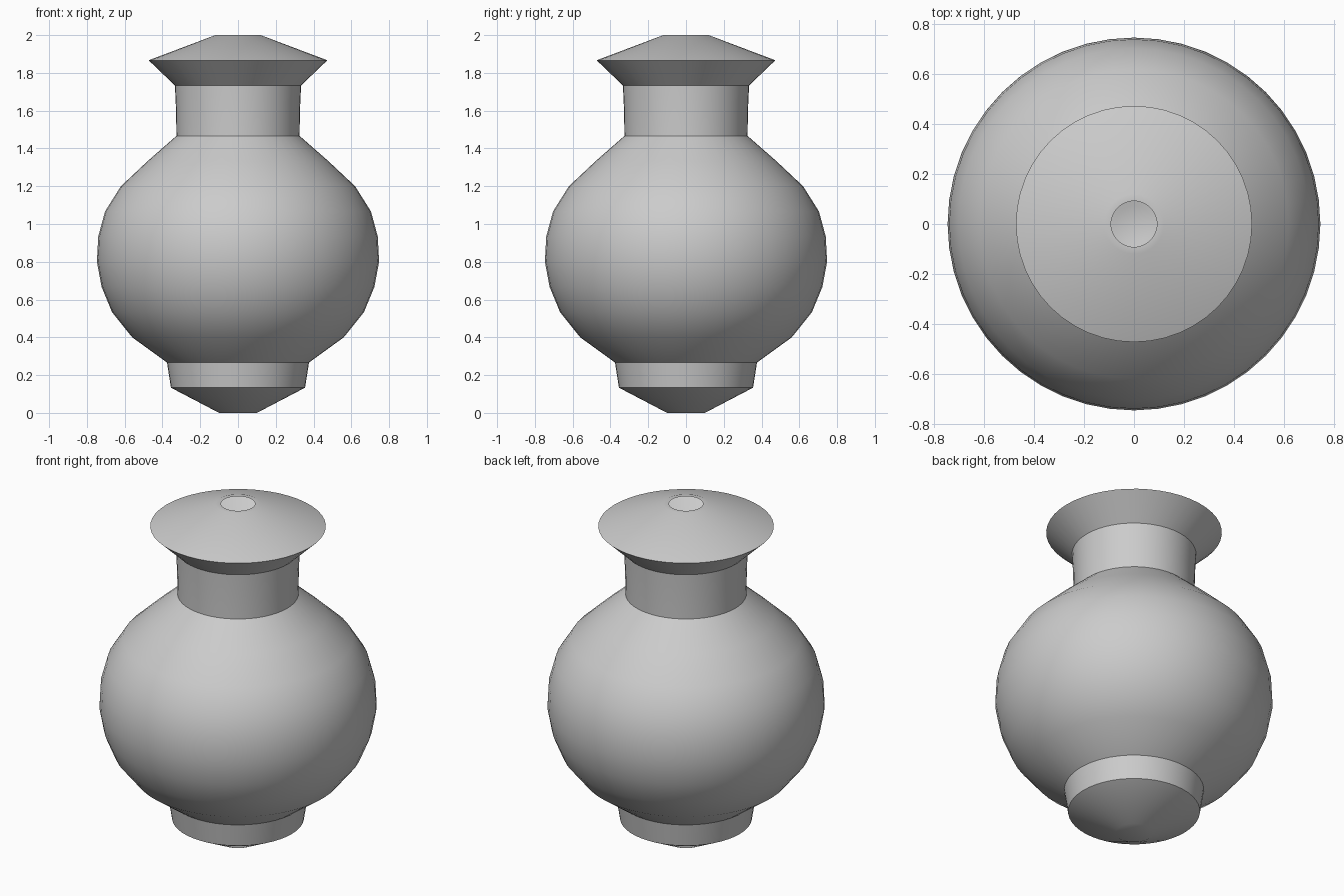
import bpy, bmesh, math

if "Cube" in bpy.data.objects:
    bpy.data.objects.remove(bpy.data.objects["Cube"])

SIDES = 48
WALL = 0.028

# Outer radii at evenly spaced heights from base to rim
radii = [0.10, 0.355, 0.376, 0.56, 0.667, 0.722, 0.747, 0.74, 0.704, 0.62,
         0.478, 0.326, 0.328, 0.334, 0.473, 0.12]
step = 2 / (len(radii) - 1)
outer = [(r, i * step) for i, r in enumerate(radii)]

# Inner wall runs back down from the small mouth to the inner floor
inner = [(r - WALL, z) for r, z in outer]
inner[0] = (inner[0][0], WALL)
profile = outer + inner[::-1]

# Revolve the profile into one closed shell
bm = bmesh.new()
rings = []
for r, z in profile:
    rings.append([bm.verts.new((r * math.cos(2 * math.pi * k / SIDES),
                                r * math.sin(2 * math.pi * k / SIDES), z))
                  for k in range(SIDES)])
for a, b in zip(rings, rings[1:]):
    for k in range(SIDES):
        n = (k + 1) % SIDES
        bm.faces.new((a[k], a[n], b[n], b[k]))

# Close the base and the inner floor with fans
for ring, z in ((rings[0], 0), (rings[-1], WALL)):
    centre = bm.verts.new((0, 0, z))
    for k in range(SIDES):
        bm.faces.new((centre, ring[k], ring[(k + 1) % SIDES]))
bmesh.ops.recalc_face_normals(bm, faces=bm.faces)

mesh = bpy.data.meshes.new("vase")
bm.to_mesh(mesh)
bm.free()
vase = bpy.data.objects.new("vase", mesh)
bpy.context.collection.objects.link(vase)

# Smooth body with crisp neck, lip and foot edges
bpy.context.view_layer.objects.active = vase
vase.select_set(True)
bpy.ops.object.shade_smooth_by_angle(angle=math.radians(30))
